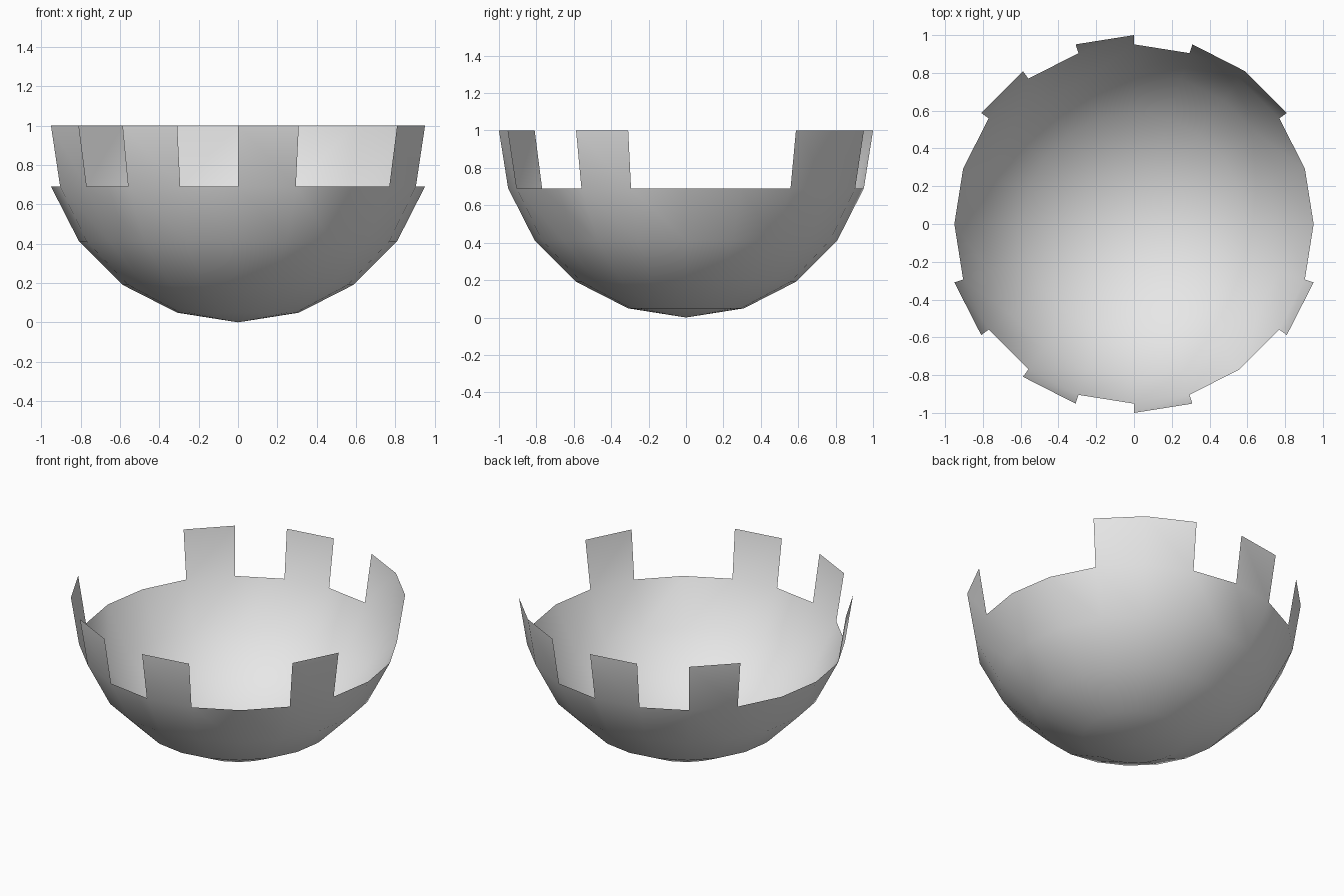
import bpy
import bmesh
import math
from mathutils import Matrix

cube = bpy.data.objects.get("Cube")
if cube:
    bpy.data.objects.remove(cube, do_unlink=True)

# Plain grey shell material
grey = bpy.data.materials.new("light_grey")
grey.use_nodes = True
color = (0.8, 0.8, 0.8, 1.0)
grey.diffuse_color = color
grey.node_tree.nodes["Principled BSDF"].inputs["Base Color"].default_value = color

SEGMENTS = 20
RIM_HEIGHT = 0.69
# Segments of the top ring that stay as teeth, counted from +x
TEETH = {2, 3, 5, 7, 11, 13, 15, 18}


def is_removed(face):
    c = face.calc_center_median()
    if c.z > 1:
        return True
    if c.z < RIM_HEIGHT:
        return False
    angle = math.atan2(c.y, c.x) % math.tau
    return int(angle / math.tau * SEGMENTS) not in TEETH


# Lower half of a sphere, with a notched top ring
bm = bmesh.new()
bmesh.ops.create_uvsphere(bm, u_segments=SEGMENTS, v_segments=SEGMENTS // 2,
                          radius=1, matrix=Matrix.Translation((0, 0, 1)))
bmesh.ops.delete(bm, geom=[f for f in bm.faces if is_removed(f)], context="FACES")
for face in bm.faces:
    face.smooth = True

mesh = bpy.data.meshes.new("notched_bowl")
bm.to_mesh(mesh)
bm.free()
mesh.materials.append(grey)
bowl = bpy.data.objects.new("notched_bowl", mesh)
bpy.context.collection.objects.link(bowl)
